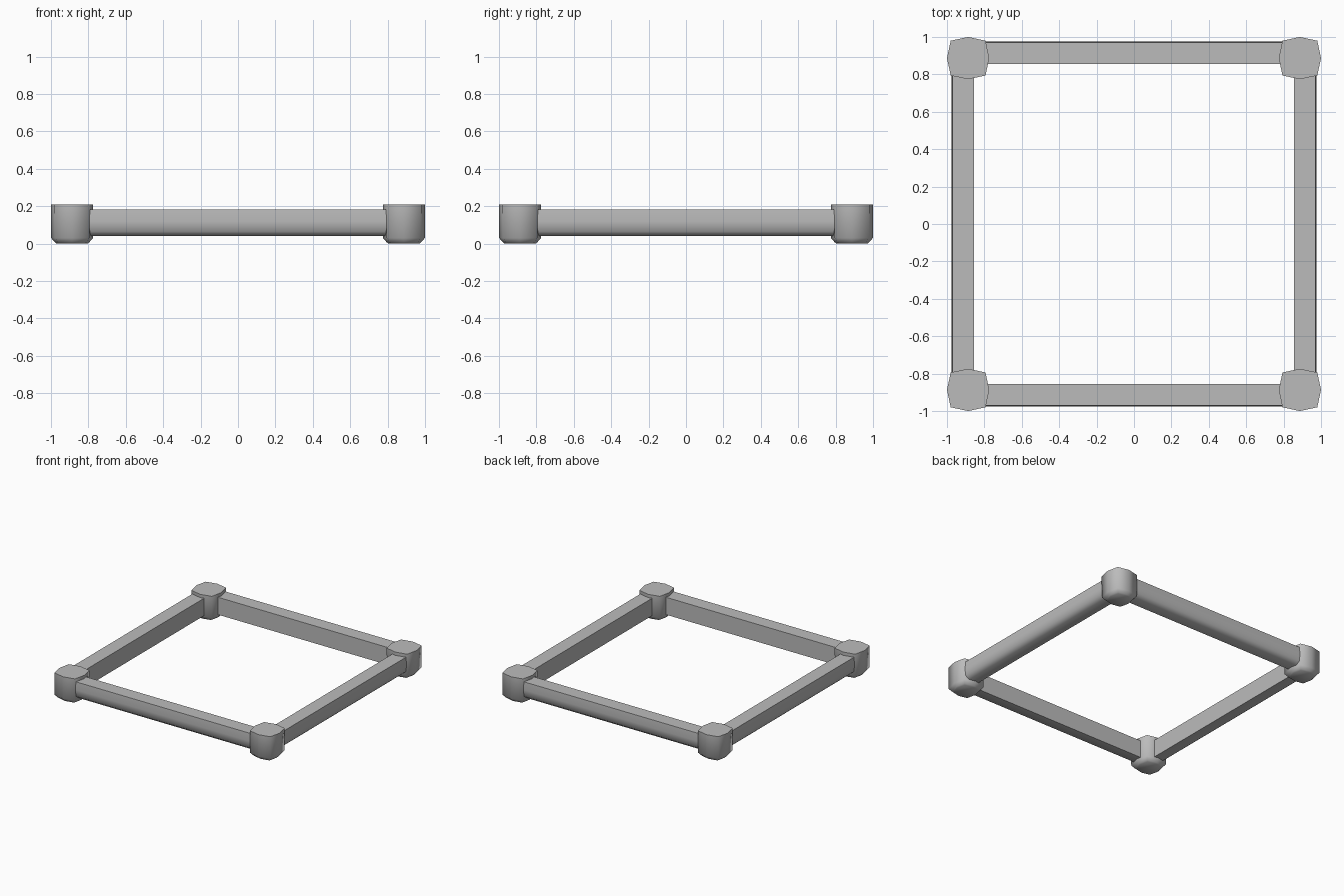
import bpy
import math

if "Cube" in bpy.data.objects:
    bpy.data.objects.remove(bpy.data.objects["Cube"], do_unlink=True)

grey = bpy.data.materials.new("light grey")
grey.use_nodes = True
colour = (0.5, 0.5, 0.5, 1)
grey.diffuse_color = colour
grey.node_tree.nodes["Principled BSDF"].inputs["Base Color"].default_value = colour


def loft(name, rings, location=(0, 0, 0), turn=0):
    """Closed solid skinned through rings of equal length."""
    n = len(rings[0])
    verts = [p for ring in rings for p in ring]
    faces = [tuple(reversed(range(n))), tuple(range(len(verts) - n, len(verts)))]
    for r in range(len(rings) - 1):
        for i in range(n):
            j = (i + 1) % n
            faces.append((r * n + i, r * n + j, (r + 1) * n + j, (r + 1) * n + i))
    mesh = bpy.data.meshes.new(name)
    mesh.from_pydata(verts, [], faces)
    mesh.materials.append(grey)
    obj = bpy.data.objects.new(name, mesh)
    bpy.context.collection.objects.link(obj)
    obj.location = location
    obj.rotation_euler.z = turn
    bpy.ops.object.select_all(action="DESELECT")
    obj.select_set(True)
    bpy.context.view_layer.objects.active = obj
    bpy.ops.object.mode_set(mode="EDIT")
    bpy.ops.mesh.select_all(action="SELECT")
    bpy.ops.mesh.normals_make_consistent(inside=False)
    bpy.ops.object.mode_set(mode="OBJECT")
    bpy.ops.object.shade_smooth_by_angle(angle=math.radians(70))
    return obj


def post_ring(z, scale):
    """Square outline with bulging sides."""
    ring = []
    for k in range(8):
        a = k * math.pi / 4
        radius = scale * (0.113 if k % 2 == 0 else 0.093 * math.sqrt(2))
        ring.append((radius * math.cos(a), radius * math.sin(a), z))
    return ring


# Corner posts, with a flat top and a rounded-off foot
post_rings = [post_ring(0, 0.74), post_ring(0.008, 0.82),
              post_ring(0.03, 0.99), post_ring(0.21, 1)]
for side, x in (("left", 1), ("right", -1)):
    for end, y in (("front", -1), ("back", 1)):
        loft(f"{end}_{side}_post", post_rings, (x * 0.887, y * 0.887, 0))

# Rails: square inside, gently bulged outside with a softened lower edge
section = [(0.855, 0.04), (0.855, 0.183), (0.97, 0.183),
           (0.975, 0.12), (0.969, 0.065), (0.94, 0.04)]
rail_rings = [[(x, -d, z) for d, z in section] for x in (-0.86, 0.86)]
for k, name in enumerate(("front", "left", "back", "right")):
    loft(f"{name}_rail", rail_rings, turn=k * math.pi / 2)
